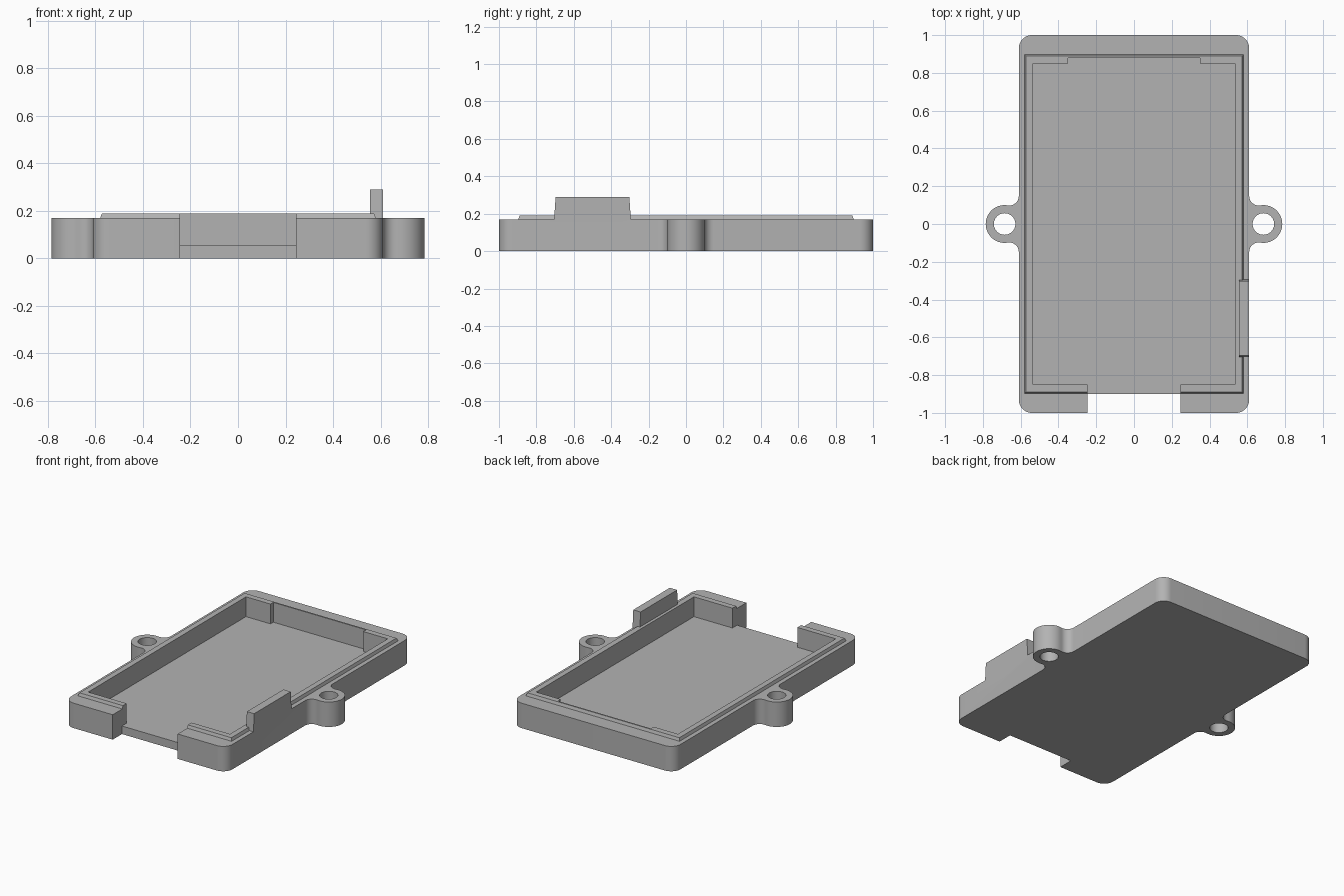
import bpy, bmesh
from math import sin, cos, radians, degrees, atan2, sqrt, pi

default = bpy.data.objects.get("Cube")
if default:
    bpy.data.objects.remove(default, do_unlink=True)

grey = bpy.data.materials.new("plain grey")
grey.use_nodes = True
GREY = (0.45, 0.45, 0.45, 1)
grey.diffuse_color = GREY
grey.node_tree.nodes["Principled BSDF"].inputs["Base Color"].default_value = GREY


def arc(cx, cy, r, start, end, n):
    angles = [radians(start + (end - start) * i / n) for i in range(n + 1)]
    return [(cx + r * cos(a), cy + r * sin(a)) for a in angles]


def rect(x0, x1, y0, y1):
    return [(x0, y0), (x1, y0), (x1, y1), (x0, y1)]


def prism(name, bottom, z0, z1, top=None):
    """Solid between two outlines with the same number of points."""
    bm = bmesh.new()
    low = [bm.verts.new((x, y, z0)) for x, y in bottom]
    high = [bm.verts.new((x, y, z1)) for x, y in (top or bottom)]
    bm.faces.new(low)
    bm.faces.new(high)
    for i in range(len(low)):
        j = (i + 1) % len(low)
        bm.faces.new((low[i], low[j], high[j], high[i]))
    bmesh.ops.recalc_face_normals(bm, faces=bm.faces)
    mesh = bpy.data.meshes.new(name)
    bm.to_mesh(mesh)
    bm.free()
    mesh.materials.append(grey)
    obj = bpy.data.objects.new(name, mesh)
    bpy.context.collection.objects.link(obj)
    return obj


def combine(target, other, operation):
    """Apply a boolean and drop the helper solid."""
    bpy.context.view_layer.objects.active = target
    mod = target.modifiers.new(operation.lower(), "BOOLEAN")
    mod.operation, mod.solver, mod.object = operation, "EXACT", other
    bpy.ops.object.modifier_apply(modifier=mod.name)
    bpy.data.objects.remove(other, do_unlink=True)


# Main dimensions
W, L, CORNER = 0.61, 1.0, 0.07
FLOOR, RIM, LIP, CLIP = 0.055, 0.17, 0.19, 0.29
EAR_X, EAR_R, HOLE_R, FILLET = 0.685, 0.1, 0.057, 0.05
GAP = 0.245

# Tray outline: rounded corners, and a filleted screw ear on each side
fx = W + FILLET
fy = sqrt((EAR_R + FILLET) ** 2 - (EAR_X - fx) ** 2)
turn = degrees(atan2(fy, EAR_X - fx))
half = arc(W - CORNER, CORNER - L, CORNER, -90, 0, 10)
half += arc(fx, -fy, FILLET, 180, turn, 8)
half += arc(EAR_X, 0, EAR_R, turn - 180, 180 - turn, 28)[1:-1]
half += arc(fx, fy, FILLET, -turn, -180, 8)
half += arc(W - CORNER, L - CORNER, CORNER, 0, 90, 10)
tray = prism("tray", half + [(-x, -y) for x, y in half], 0, RIM)

# Raised lip with slightly sloping sides
lip = prism("lip", rect(-0.58, 0.58, -0.897, 0.897), RIM, LIP,
            rect(-0.573, 0.573, -0.89, 0.89))
combine(tray, lip, "UNION")

# Cavity, with a shallow recess in the back wall
cavity = [(-0.535, -0.85), (0.535, -0.85), (0.535, 0.85), (0.35, 0.85),
          (0.35, 0.88), (-0.35, 0.88), (-0.35, 0.85), (-0.535, 0.85)]
combine(tray, prism("cavity_cutter", cavity, FLOOR, 1), "DIFFERENCE")

# Front opening: floor stops short of the front wall face
combine(tray, prism("opening_cutter", rect(-GAP, GAP, -0.95, -0.8), FLOOR, 1), "DIFFERENCE")
combine(tray, prism("floor_edge_cutter", rect(-GAP, GAP, -1.2, -0.9), -1, 1), "DIFFERENCE")

# Screw holes through the ears
for side in (-1, 1):
    hole = arc(side * EAR_X, 0, HOLE_R, 0, 360, 40)[:-1]
    combine(tray, prism("hole_cutter", hole, -1, 1), "DIFFERENCE")

# Upright tab on the left wall
tab = prism("tab", rect(0.555, W, -0.705, -0.295), RIM, CLIP,
            rect(0.555, W, -0.697, -0.303))
combine(tray, tab, "UNION")

bpy.ops.object.select_all(action="DESELECT")
tray.select_set(True)
bpy.context.view_layer.objects.active = tray
bpy.ops.object.shade_smooth_by_angle(angle=pi / 6)
